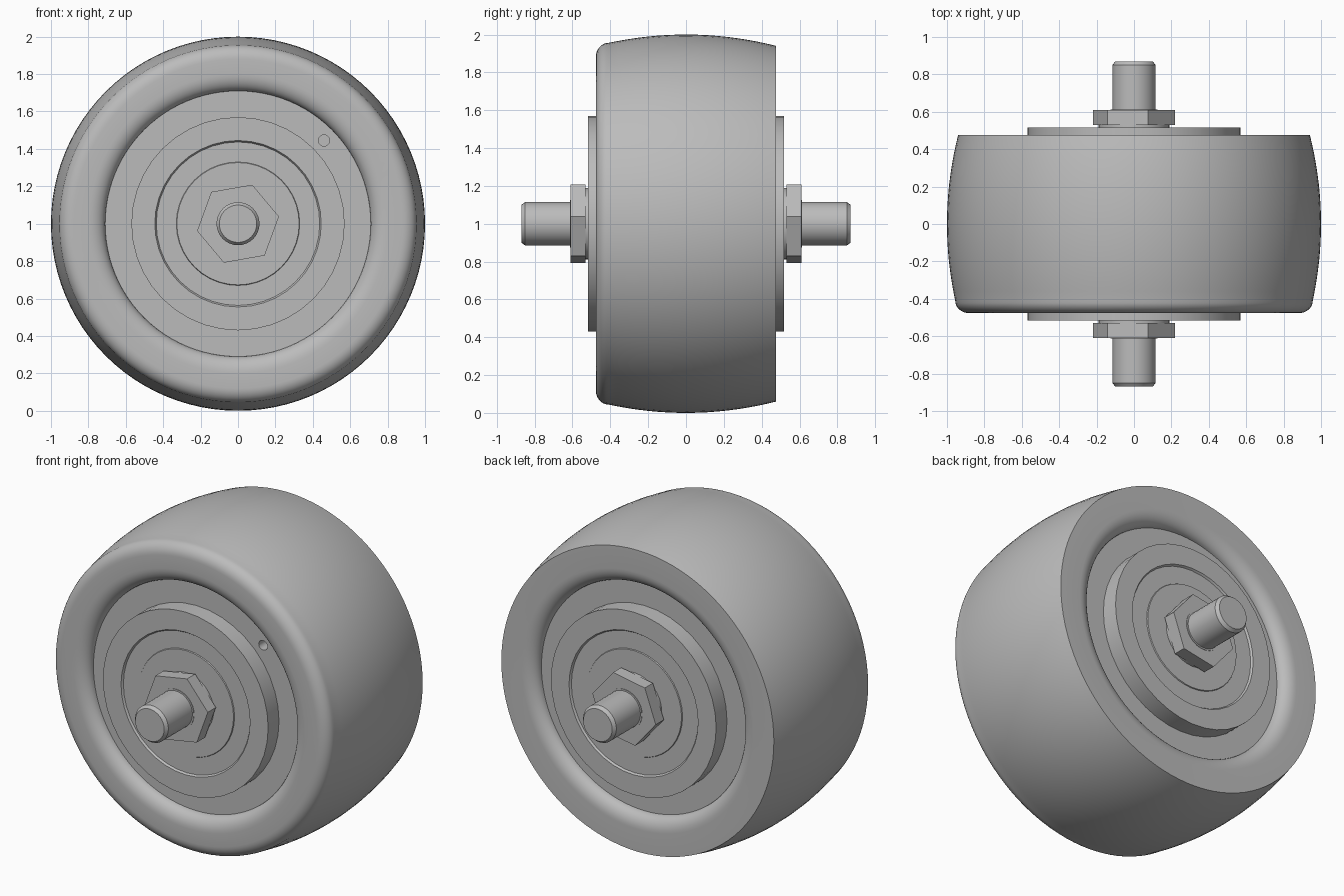
import bpy, bmesh, math

if "Cube" in bpy.data.objects:
    bpy.data.objects.remove(bpy.data.objects["Cube"], do_unlink=True)

grey = bpy.data.materials.new("plain grey")
grey.use_nodes = True
colour = (0.5, 0.5, 0.5, 1)
grey.diffuse_color = colour
grey.node_tree.nodes["Principled BSDF"].inputs["Base Color"].default_value = colour

AXLE_Z = 1.0


def lathe(name, profile, segments, phase=0.0, centre=(0, AXLE_Z)):
    """Turn (radius, y) points around an axis parallel to y."""
    bm = bmesh.new()
    rings = []
    for r, y in profile:
        if r == 0:
            rings.append([bm.verts.new((centre[0], y, centre[1]))] * segments)
            continue
        angles = [phase + math.tau * i / segments for i in range(segments)]
        rings.append([bm.verts.new((centre[0] + r * math.cos(a), y,
                                    centre[1] + r * math.sin(a))) for a in angles])
    for a, b in zip(rings, rings[1:]):
        for i in range(segments):
            j = (i + 1) % segments
            corners = list(dict.fromkeys((a[i], a[j], b[j], b[i])))
            bm.faces.new(corners)
    bmesh.ops.recalc_face_normals(bm, faces=bm.faces)
    mesh = bpy.data.meshes.new(name)
    bm.to_mesh(mesh)
    bm.free()
    mesh.materials.append(grey)
    obj = bpy.data.objects.new(name, mesh)
    bpy.context.collection.objects.link(obj)
    return obj


def smooth(obj):
    bpy.ops.object.select_all(action="DESELECT")
    obj.select_set(True)
    bpy.context.view_layer.objects.active = obj
    bpy.ops.object.shade_smooth_by_angle(angle=math.radians(30))


def arc(cr, cy, rr, ry, start, end, steps=8):
    """Elliptical arc in the (radius, y) plane, angles in degrees."""
    turns = [math.radians(start + (end - start) * i / steps) for i in range(steps + 1)]
    return [(cr + rr * math.cos(t), cy + ry * math.sin(t)) for t in turns]


# Wheel: recessed webs, rolled inner lips, round front shoulder, crowned tread
WEB, FACE = 0.41, 0.477
front_lip = arc(0.80, -WEB, 0.09, FACE - WEB, 180, 270)
shoulder = arc(0.88, -0.41, 0.076, FACE - 0.41, 270, 360)
tread_y = [-0.36 + (FACE + 0.36) * i / 16 for i in range(17)]
tread = [(1 - 0.06 * (y / FACE) ** 2, y) for y in tread_y]
back_lip = arc(0.80, WEB, 0.09, FACE - WEB, 90, 180)
wheel = lathe("wheel", [(0, -WEB)] + front_lip + shoulder + tread + back_lip + [(0, WEB)], 96)

# Small round hole in the front web
cutter = lathe("hole_cutter", [(0, -0.5), (0.03, -0.5), (0.03, -0.34), (0, -0.34)],
               20, centre=(0.46, 1.445))
cutter.hide_render = True
cut = wheel.modifiers.new("hole", "BOOLEAN")
cut.operation = "DIFFERENCE"
cut.solver = "EXACT"
cut.object = cutter
bpy.context.view_layer.objects.active = wheel
bpy.ops.object.modifier_apply(modifier=cut.name)
bpy.data.objects.remove(cutter, do_unlink=True)
smooth(wheel)

# Hub plate, washer and nut on each side
for side, s in (("front", -1), ("back", 1)):
    plate = [(0.57, 0.40), (0.57, 0.517), (0.445, 0.517), (0.437, 0.505),
             (0.33, 0.505), (0.327, 0.511), (0, 0.511)]
    smooth(lathe(side + "_hub_plate", [(r, s * y) for r, y in plate], 40))
    washer = [(0.19, 0.50), (0.19, 0.532), (0, 0.532)]
    smooth(lathe(side + "_washer", [(r, s * y) for r, y in washer], 32))
    nut = [(0, 0.53), (0.222, 0.53), (0.222, 0.61), (0, 0.61)]
    lathe(side + "_nut", [(r, s * y) for r, y in nut], 6, phase=math.radians(10))
    collar = [(0.125, 0.60), (0.125, 0.613), (0, 0.613)]
    smooth(lathe(side + "_nut_collar", [(r, s * y) for r, y in collar], 32))

# Axle with chamfered ends
axle = [(0, -0.87), (0.1, -0.87), (0.115, -0.85),
        (0.115, 0.85), (0.1, 0.87), (0, 0.87)]
smooth(lathe("axle", axle, 32))
